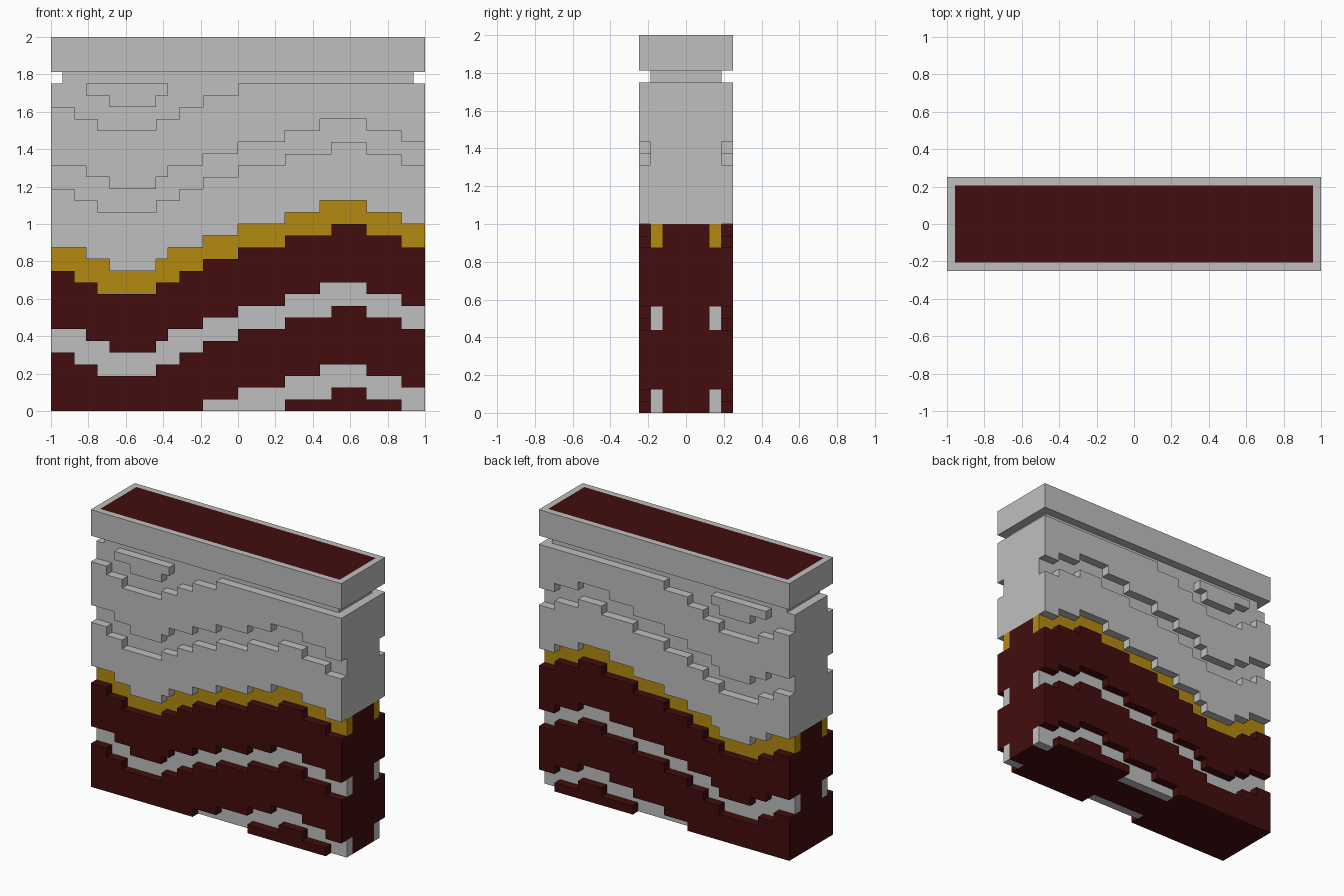
import bpy
import bmesh

old = bpy.data.objects.get("Cube")
if old:
    bpy.data.objects.remove(old, do_unlink=True)

U = 1 / 16       # block unit
BODY_TOP = 28    # body height in units
PERIOD = 7       # vertical spacing of the grooves


def material(name, rgb):
    m = bpy.data.materials.new(name)
    m.use_nodes = True
    m.diffuse_color = (*rgb, 1)
    m.node_tree.nodes["Principled BSDF"].inputs["Base Color"].default_value = (*rgb, 1)
    return m


GREY = material("light grey", (0.52, 0.52, 0.52))
RED = material("dark red", (0.056, 0.004, 0.004))
GOLD = material("gold", (0.456, 0.254, 0.005))

# Stepped wave edges of the middle groove: (start x, height) in units
UPPER = [(-16, 14), (-13, 13), (-11, 12), (-7, 13), (-6, 14), (-3, 15),
         (0, 16), (4, 17), (7, 18), (11, 17), (14, 16)]
LOWER = [(-16, 12), (-14, 11), (-12, 10), (-7, 11), (-5, 12), (-3, 13),
         (0, 14), (4, 15), (8, 16), (11, 15), (14, 14)]


def edge(steps, shift):
    """Height function of a wave edge, clipped to the body."""
    def height(x):
        h = [z for start, z in steps if start <= x][-1] + shift
        return max(0, min(BODY_TOP, h))
    return height


def finish(name, bm, mats):
    bmesh.ops.recalc_face_normals(bm, faces=bm.faces)
    me = bpy.data.meshes.new(name)
    bm.to_mesh(me)
    bm.free()
    for m in mats:
        me.materials.append(m)
    ob = bpy.data.objects.new(name, me)
    bpy.context.collection.objects.link(ob)
    return ob


def band(name, low, high, depths, mat):
    """Extrude the area between two stepped edges through each depth range."""
    groups, group = [], []
    for x in range(-16, 17):
        if x < 16 and high(x) > low(x):
            group.append(x)
        elif group:
            groups.append(group)
            group = []
    if not groups:
        return
    bm = bmesh.new()
    for cols in groups:
        bottom = [(x + d, low(x)) for x in cols for d in (0, 1)]
        top = [(x + d, high(x)) for x in reversed(cols) for d in (1, 0)]
        pts = list(dict.fromkeys(bottom + top))
        # drop points lying on a straight run
        n = len(pts)
        pts = [p for i, p in enumerate(pts)
               if not any(pts[i - 1][k] == p[k] == pts[(i + 1) % n][k] for k in (0, 1))]
        for y0, y1 in depths:
            face = bm.faces.new([bm.verts.new((x * U, y0 * U, z * U)) for x, z in pts])
            ext = bmesh.ops.extrude_face_region(bm, geom=[face], use_keep_orig=True)
            moved = [v for v in ext["geom"] if isinstance(v, bmesh.types.BMVert)]
            bmesh.ops.translate(bm, verts=moved, vec=(0, (y1 - y0) * U, 0))
    finish(name, bm, [mat])


# Body: alternating raised layers and recessed wavy grooves
FULL, SKINS, CORE = [(-4, 4)], [(-3, -2), (2, 3)], [(-2, 2)]
for k in range(-3, 3):
    s = k * PERIOD
    main = RED if k < 0 else GREY
    band(f"raised_layer_{k + 4}", edge(UPPER, s), edge(LOWER, s + PERIOD), FULL, main)
    if k > 0:
        band(f"groove_bed_{k + 4}", edge(LOWER, s), edge(UPPER, s), [(-3, 3)], GREY)
    else:
        band(f"groove_core_{k + 4}", edge(LOWER, s), edge(UPPER, s), CORE, RED)
        band(f"groove_lining_{k + 4}", edge(LOWER, s), edge(UPPER, s), SKINS,
             GOLD if k == 0 else GREY)


def box(name, hx, hy, z0, z1, inset_top=False):
    bm = bmesh.new()
    bmesh.ops.create_cube(bm, size=2)
    for v in bm.verts:
        v.co = (v.co.x * hx * U, v.co.y * hy * U, (z1 if v.co.z > 0 else z0) * U)
    if inset_top:
        bm.normal_update()
        top = [f for f in bm.faces if f.normal.z > 0.9]
        bmesh.ops.inset_region(bm, faces=top, thickness=U)
        top[0].material_index = 1
    return finish(name, bm, [GREY, RED])


# Narrow neck and cap with a coloured top panel
box("neck", 15, 3, 28, 29)
box("cap", 16, 4, 29, 32, inset_top=True)
